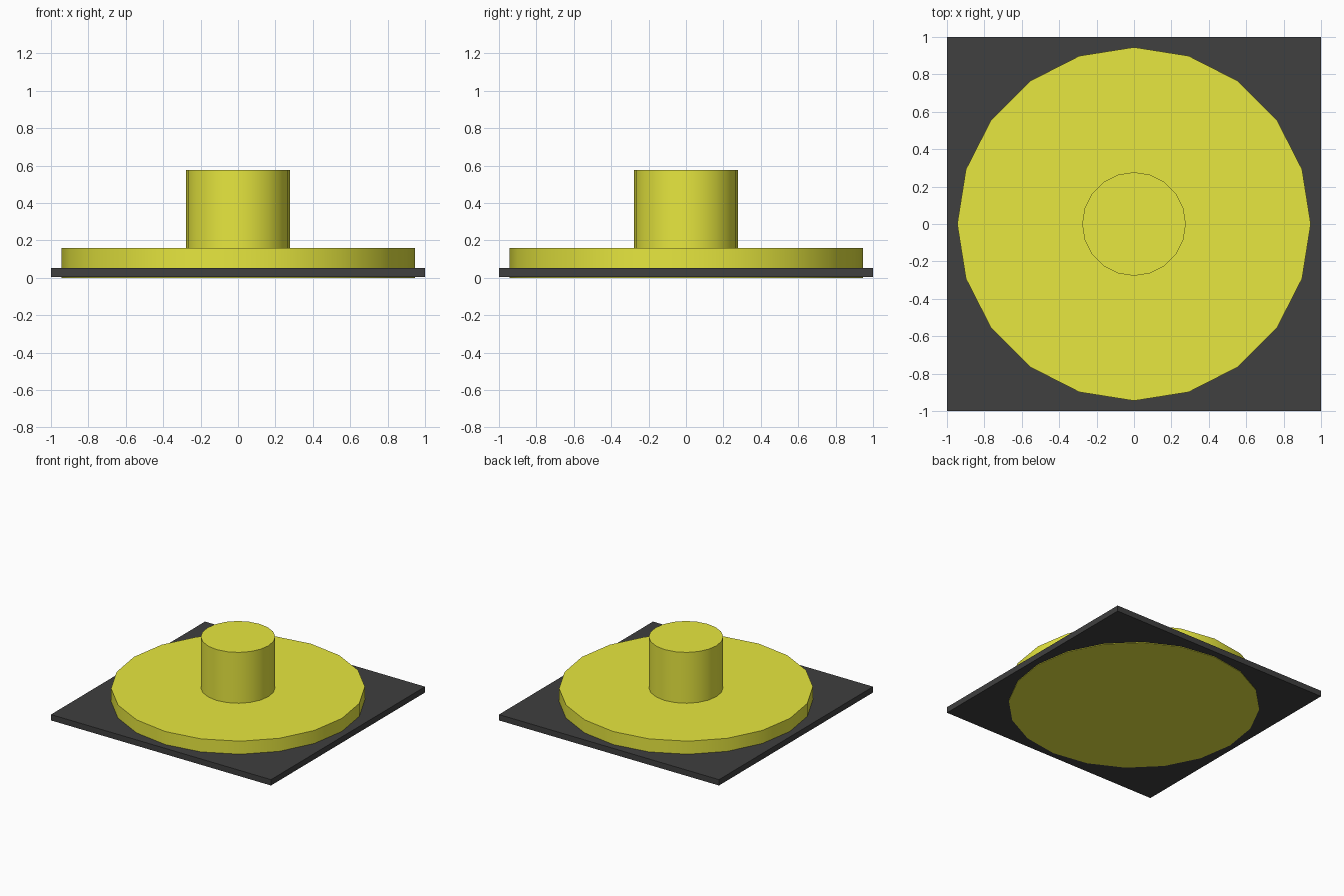
import bpy
import math

if "Cube" in bpy.data.objects:
    bpy.data.objects.remove(bpy.data.objects["Cube"])


def material(name, rgb):
    m = bpy.data.materials.new(name)
    m.diffuse_color = (*rgb, 1)
    m.use_nodes = True
    m.node_tree.nodes["Principled BSDF"].inputs["Base Color"].default_value = m.diffuse_color
    return m


yellow = material("yellow", (0.8, 0.8, 0.05))
black = material("black", (0.05, 0.05, 0.05))


def drum(name, radius, z0, z1):
    bpy.ops.mesh.primitive_cylinder_add(vertices=20, radius=radius, depth=z1 - z0,
                                        location=(0, 0, (z0 + z1) / 2))
    ob = bpy.context.object
    ob.name = name
    ob.data.materials.append(yellow)
    bpy.ops.object.shade_smooth_by_angle(angle=math.radians(30))
    return ob


# Thin square plate, held just above the underside of the disc
bpy.ops.mesh.primitive_cube_add(size=1, location=(0, 0, 0.029))
plate = bpy.context.object
plate.name = "base_plate"
plate.scale = (2, 2, 0.048)
bpy.ops.object.transform_apply(location=False, rotation=False, scale=True)
plate.data.materials.append(black)

# Wide disc passing through the plate
drum("disc", 0.945, 0.0, 0.16)

# Central post
drum("post", 0.277, 0.16, 0.578)
